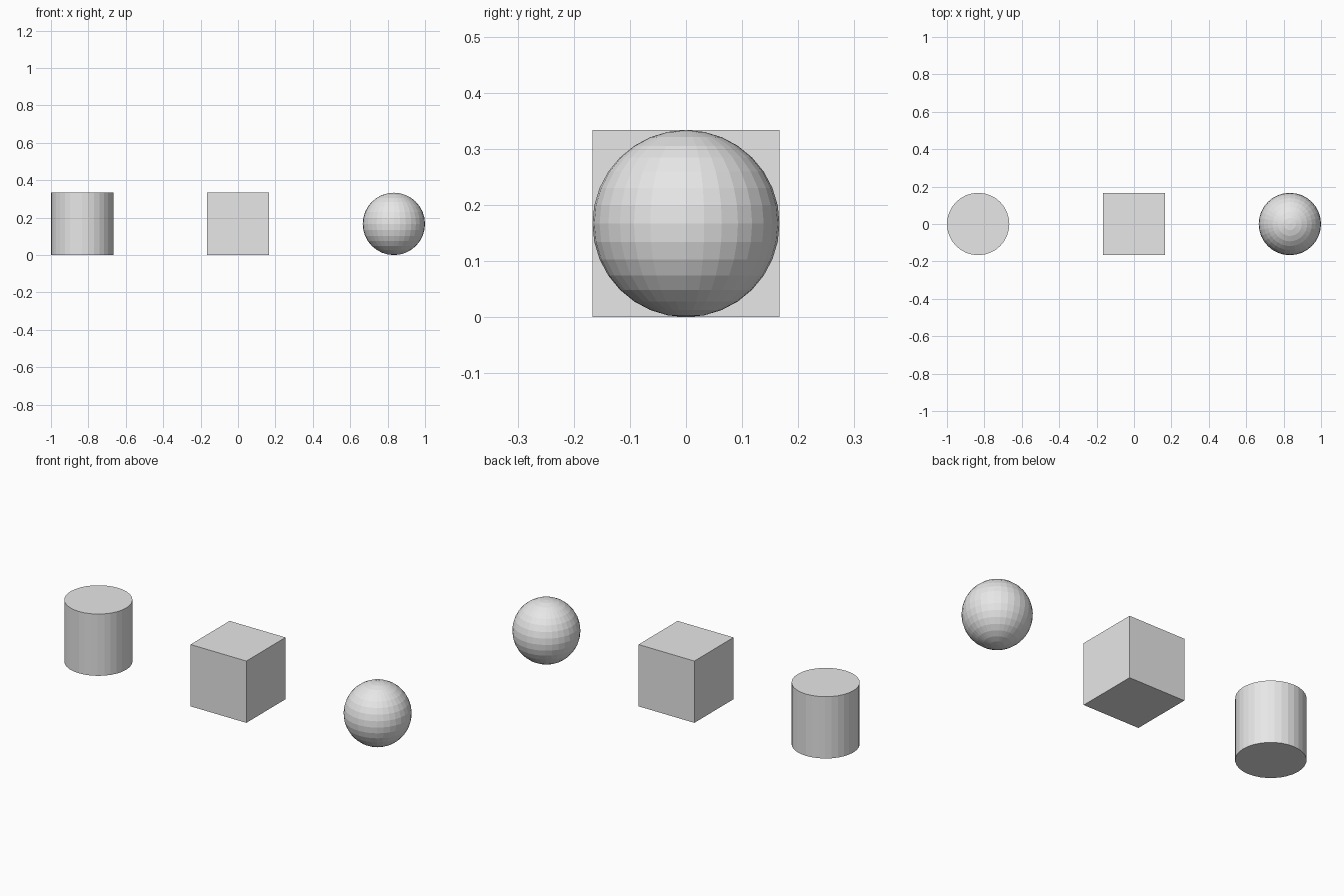
import bpy

# Remove the default object
default = bpy.data.objects.get("Cube")
if default:
    bpy.data.objects.remove(default, do_unlink=True)

R = 1 / 6          # half the height of every solid
SPACING = 5 / 6    # distance between neighbouring centres

# Single neutral colour
grey = bpy.data.materials.new("light_grey")
grey.use_nodes = True
colour = (0.8, 0.8, 0.8, 1)
grey.diffuse_color = colour
grey.node_tree.nodes["Principled BSDF"].inputs["Base Color"].default_value = colour


def finish(name):
    """Name the newest solid, colour it and keep its faces flat."""
    obj = bpy.context.object
    obj.name = obj.data.name = name
    obj.data.materials.append(grey)
    bpy.ops.object.shade_flat()


# Cylinder on the right
bpy.ops.mesh.primitive_cylinder_add(
    vertices=32, radius=R, depth=2 * R, location=(-SPACING, 0, R))
finish("cylinder")

# Box in the middle
bpy.ops.mesh.primitive_cube_add(size=2 * R, location=(0, 0, R))
finish("box")

# Faceted ball on the left
bpy.ops.mesh.primitive_uv_sphere_add(
    segments=32, ring_count=16, radius=R, location=(SPACING, 0, R))
finish("ball")
